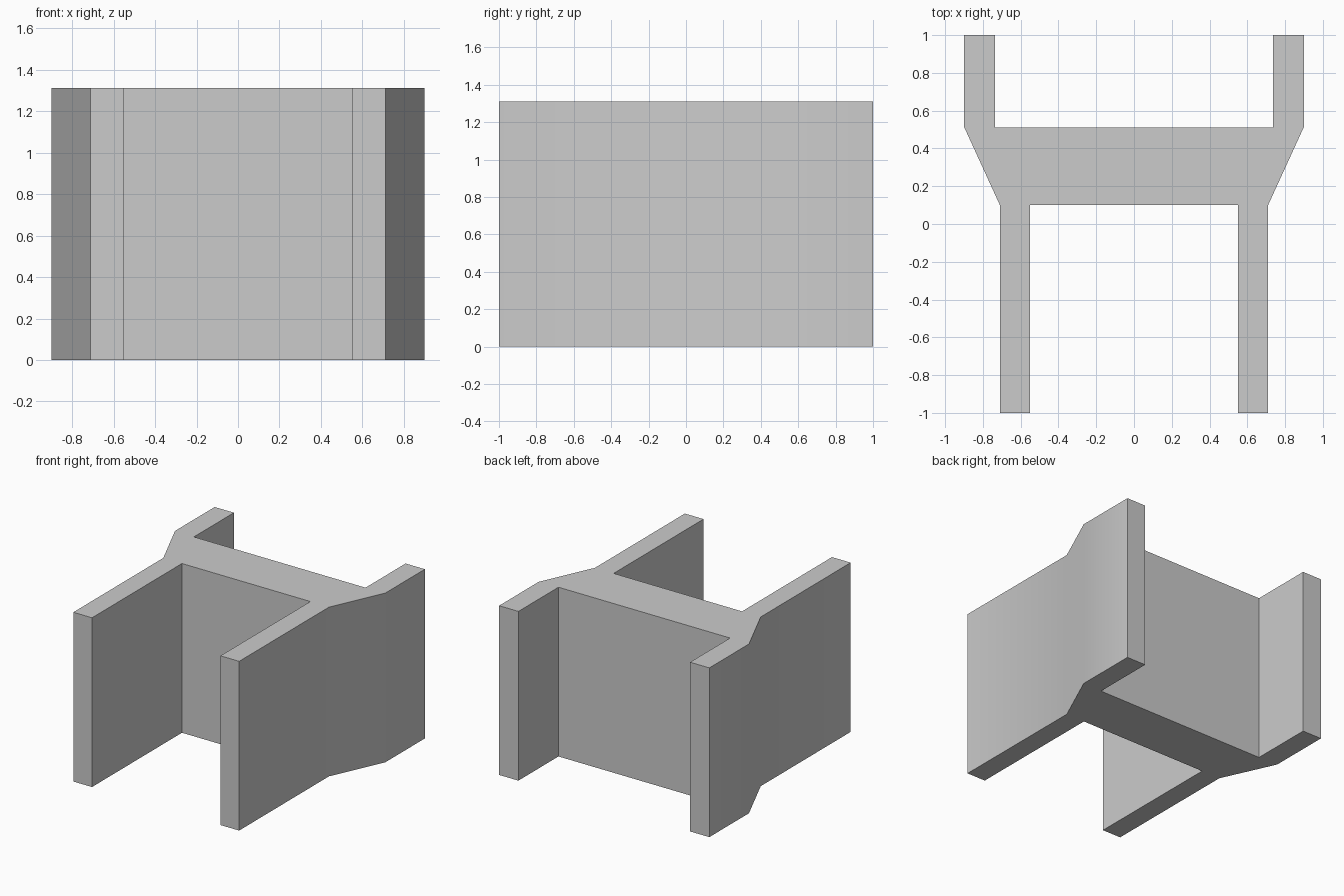
import bpy, bmesh
from math import radians

cube = bpy.data.objects.get("Cube")
if cube:
    bpy.data.objects.remove(cube, do_unlink=True)

HEIGHT = 1.31

# One plain grey for the whole bracket
grey = bpy.data.materials.new("plain_grey")
grey.use_nodes = True
colour = (0.6, 0.6, 0.6, 1)
grey.diffuse_color = colour
grey.node_tree.nodes["Principled BSDF"].inputs["Base Color"].default_value = colour

# Left half of the plan outline, from the front web round to the back web
half = [(0.55, 0.10), (0.55, -1), (0.71, -1), (0.71, 0.10),
        (0.90, 0.515), (0.90, 1), (0.735, 1), (0.735, 0.51)]
outline = half + [(-x, y) for x, y in reversed(half)]

# Extrude the outline into the solid bracket
bm = bmesh.new()
base = bm.faces.new([bm.verts.new((x, y, 0)) for x, y in outline])
top = bmesh.ops.extrude_face_region(bm, geom=[base], use_keep_orig=True)
bmesh.ops.translate(bm, vec=(0, 0, HEIGHT),
                    verts=[v for v in top["geom"] if isinstance(v, bmesh.types.BMVert)])
bmesh.ops.recalc_face_normals(bm, faces=bm.faces)

mesh = bpy.data.meshes.new("channel_bracket")
bm.to_mesh(mesh)
bm.free()
mesh.materials.append(grey)
bracket = bpy.data.objects.new("channel_bracket", mesh)
bpy.context.collection.objects.link(bracket)

# Blend the shallow bends of the outer walls, keep the corners sharp
bpy.ops.object.select_all(action="DESELECT")
bracket.select_set(True)
bpy.context.view_layer.objects.active = bracket
bpy.ops.object.shade_smooth_by_angle(angle=radians(30))
